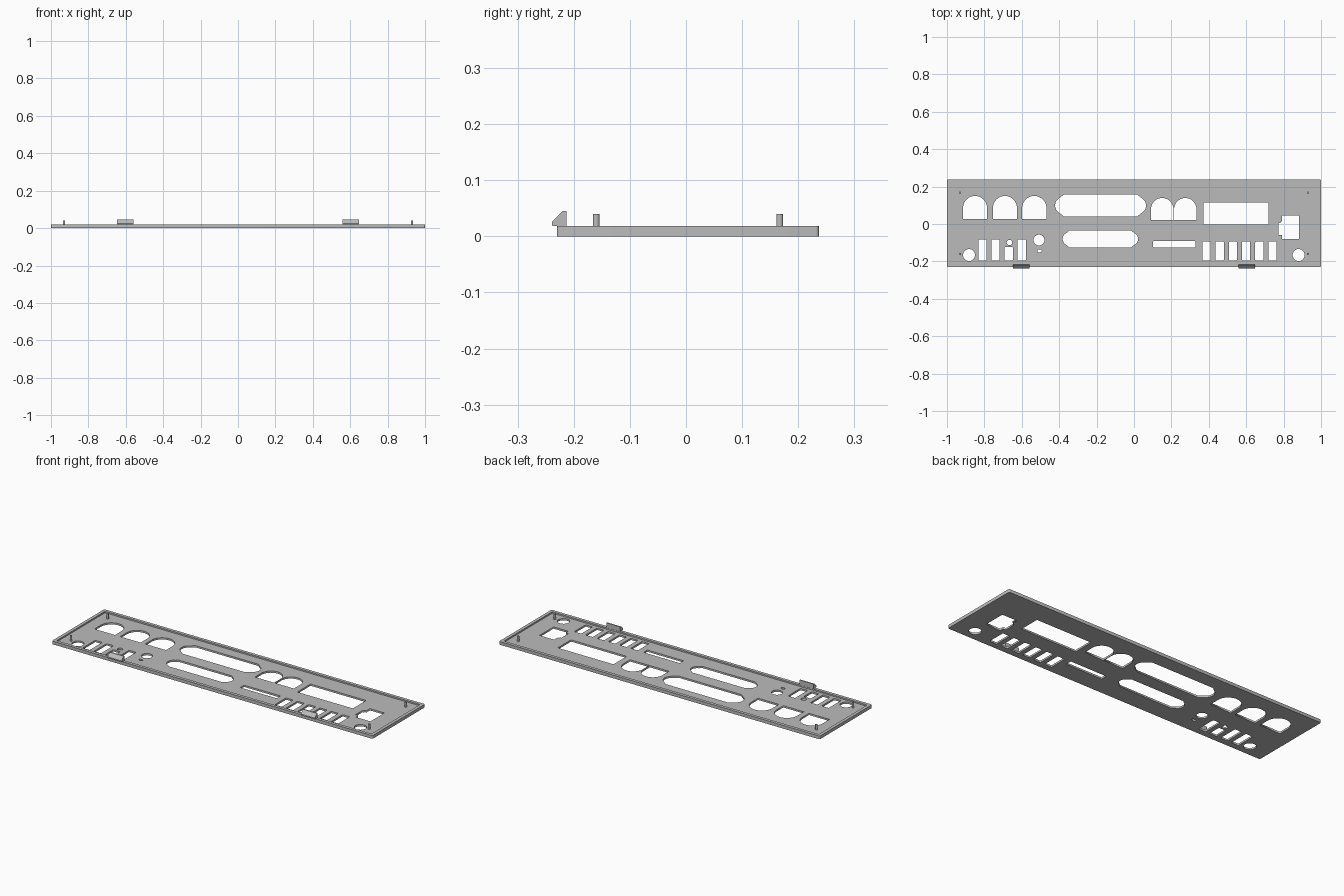
import bpy, math
from math import pi, sin, cos

if "Cube" in bpy.data.objects:
    bpy.data.objects.remove(bpy.data.objects["Cube"])

grey = bpy.data.materials.new("plain grey")
grey.diffuse_color = (0.5, 0.5, 0.5, 1)
grey.use_nodes = True
grey.node_tree.nodes["Principled BSDF"].inputs["Base Color"].default_value = grey.diffuse_color

Z_FLOOR, Z_RIM, RIM = 0.010, 0.018, 0.018
Y0, Y1 = -0.23, 0.237


def arc(cx, cy, rx, ry, a0, a1, n):
    return [(cx + rx * cos(a0 + (a1 - a0) * i / n),
             cy + ry * sin(a0 + (a1 - a0) * i / n)) for i in range(n + 1)]


def ellipse(cx, cy, rx, ry, n=32):
    return arc(cx, cy, rx, ry, 0, 2 * pi, n)[:-1]


def rect(x0, x1, y0, y1, r=0.005):
    return (arc(x1 - r, y1 - r, r, r, 0, pi / 2, 4) + arc(x0 + r, y1 - r, r, r, pi / 2, pi, 4)
            + arc(x0 + r, y0 + r, r, r, pi, 1.5 * pi, 4) + arc(x1 - r, y0 + r, r, r, 1.5 * pi, 2 * pi, 4))


def arch(x0, x1, y0, y1):
    r = (x1 - x0) / 2
    return [(x0, y0), (x1, y0)] + arc(x0 + r, y1 - r, r, r, 0, pi, 24)


def connector(cx, cy, w, h, r):
    # chamfered slot with a round screw recess at each end
    c = h * 0.45
    bx = w - r * 0.45
    half = [(bx - c, -h), (bx - c * 0.3, -h + c * 0.6)]
    half += arc(w - r, 0, r, r, -0.9, 0.9, 10)
    half += [(bx - c * 0.3, h - c * 0.6), (bx - c, h)]
    pts = half + [(-x, -y) for x, y in half]
    return [(cx + x, cy + y) for x, y in pts]


def solid(name, outlines, z0, z1):
    """Extrude closed outlines between two heights."""
    cu = bpy.data.curves.new(name, 'CURVE')
    cu.dimensions, cu.fill_mode, cu.extrude = '2D', 'BOTH', (z1 - z0) / 2
    for pts in outlines:
        s = cu.splines.new('POLY')
        s.points.add(len(pts) - 1)
        for p, (x, y) in zip(s.points, pts):
            p.co = (x, y, 0, 1)
        s.use_cyclic_u = True
    tmp = bpy.data.objects.new(name, cu)
    bpy.context.collection.objects.link(tmp)
    bpy.context.view_layer.update()
    me = bpy.data.meshes.new_from_object(tmp.evaluated_get(bpy.context.evaluated_depsgraph_get()))
    bpy.data.objects.remove(tmp)
    me.name = name
    for v in me.vertices:
        v.co.z += (z0 + z1) / 2
    return add(name, me)


def add(name, me):
    me.materials.clear()
    me.materials.append(grey)
    ob = bpy.data.objects.new(name, me)
    bpy.context.collection.objects.link(ob)
    return ob


# Port openings
holes = [arch(-0.914, -0.786, 0.027, 0.15), arch(-0.754, -0.626, 0.027, 0.15),
         arch(-0.598, -0.468, 0.027, 0.15),
         arch(0.091, 0.2105, 0.021, 0.139), arch(0.2145, 0.334, 0.021, 0.139),
         connector(-0.179, 0.099, 0.243, 0.059, 0.045),
         connector(-0.18, -0.08, 0.2015, 0.0455, 0.036),
         rect(0.372, 0.719, -0.003, 0.115),
         rect(0.102, 0.329, -0.126, -0.091),
         [(0.791, -0.08), (0.882, -0.08), (0.882, 0.045), (0.791, 0.045), (0.791, 0.014),
          (0.782, 0.014), (0.782, 0.006), (0.773, 0.006), (0.773, -0.059), (0.791, -0.059)],
         ellipse(-0.882, -0.166, 0.032, 0.032), ellipse(0.88, -0.166, 0.032, 0.032),
         ellipse(-0.508, -0.086, 0.029, 0.029), ellipse(-0.666, -0.099, 0.0145, 0.0145),
         ellipse(-0.505, -0.144, 0.012, 0.008)]
for x, top in ((-0.81, -0.083), (-0.74, -0.083), (-0.67, -0.123), (-0.60, -0.083)):
    holes.append(rect(x - 0.022, x + 0.022, -0.195, top))
for i in range(6):
    x = 0.388 + 0.0705 * i
    holes.append(rect(x - 0.022, x + 0.022, -0.195, -0.094))

# Base panel and raised border
outer = rect(-1, 1, Y0, Y1, 0.006)
inner = rect(-1 + RIM, 1 - RIM, Y0 + RIM, Y1 - RIM, 0.003)
solid("panel", [outer] + holes, 0, Z_FLOOR)
solid("rim", [outer, inner], Z_FLOOR, Z_RIM)

# Corner pins
for i, (x, y) in enumerate([(sx * 0.93, y) for sx in (-1, 1) for y in (-0.16, 0.167)]):
    pin = solid(f"pin_{i + 1}", [ellipse(x, y, 0.006, 0.006, 20)], Z_FLOOR, 0.04)
    for p in pin.data.polygons:
        p.use_smooth = abs(p.normal.z) < 0.5
    pin.data.set_sharp_from_angle(angle=math.radians(40))

# Snap clips along the front edge
profile = [(-0.213, Z_RIM), (-0.213, 0.045), (-0.22, 0.045), (-0.239, 0.026), (-0.239, Z_RIM + 0.001),
           (-0.23, Z_RIM)]
n = len(profile)
for name, cx in (("left_clip", -0.603), ("right_clip", 0.603)):
    me = bpy.data.meshes.new(name)
    verts = [(cx + s * 0.0435, y, z) for s in (-1, 1) for y, z in profile]
    faces = [tuple(range(n)), tuple(range(2 * n - 1, n - 1, -1))]
    faces += [(i, i + n, (i + 1) % n + n, (i + 1) % n) for i in range(n)]
    me.from_pydata(verts, [], faces)
    # Outward facing check
    me.update()
    if me.polygons[0].normal.x > 0:
        me.flip_normals()
    add(name, me)
